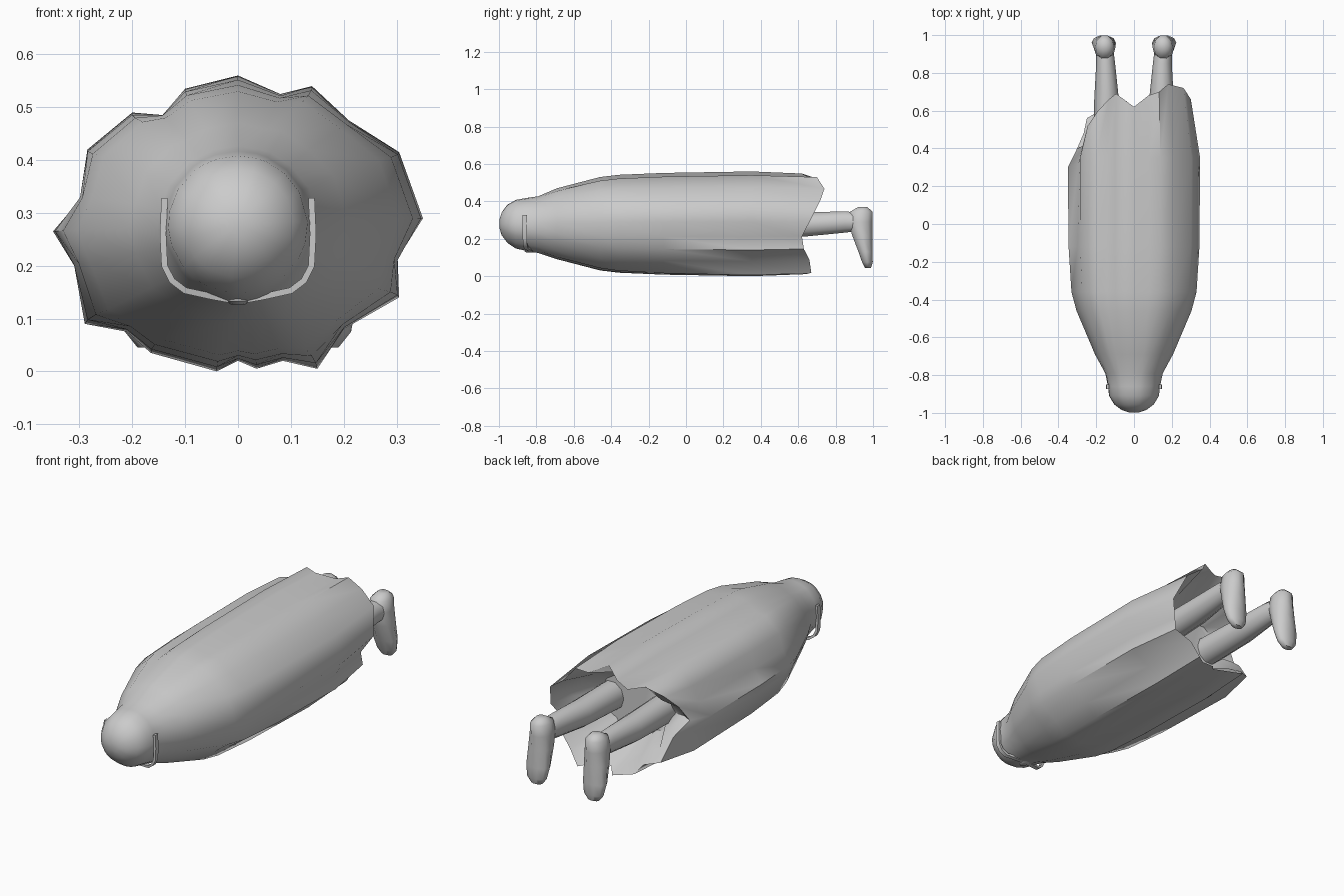
import bpy, bmesh
from math import sin, cos, pi, radians, atan2
from mathutils import Vector

if "Cube" in bpy.data.objects:
    bpy.data.objects.remove(bpy.data.objects["Cube"])


def loft(name, rings, cap_start=True, cap_end=True, angle=60):
    bm = bmesh.new()
    vr = [[bm.verts.new(p) for p in r] for r in rings]
    n = len(vr[0])
    for a, b in zip(vr, vr[1:]):
        for i in range(n):
            j = (i + 1) % n
            bm.faces.new((a[i], a[j], b[j], b[i]))
    if cap_start:
        bm.faces.new(vr[0][::-1])
    if cap_end:
        bm.faces.new(vr[-1])
    bmesh.ops.recalc_face_normals(bm, faces=bm.faces)
    me = bpy.data.meshes.new(name)
    bm.to_mesh(me)
    bm.free()
    ob = bpy.data.objects.new(name, me)
    bpy.context.collection.objects.link(ob)
    bpy.ops.object.select_all(action='DESELECT')
    ob.select_set(True)
    bpy.context.view_layer.objects.active = ob
    bpy.ops.object.shade_smooth_by_angle(angle=radians(angle))
    return ob


# Fluted cloak outline at its widest (x, z)
outline = [(0, .56), (.08, .525), (.14, .54), (.21, .475), (.305, .415), (.35, .29),
           (.30, .21), (.305, .14), (.20, .08), (.15, .005), (.085, .02), (.035, .005),
           (0, .02), (-.04, 0), (-.165, .035), (-.21, .075), (-.29, .09), (-.31, .20),
           (-.35, .265), (-.295, .33), (-.285, .42), (-.20, .49), (-.14, .485), (-.10, .535)]
# Ragged hem position (y) for each outline point
hem = [.62, .68, .70, .74, .72, .66, .62, .63, .66, .67, .62, .64,
       .60, .65, .64, .60, .56, .48, .40, .42, .52, .60, .66, .69]
angles = [atan2((z - .28) / .28, x / .34) for x, z in outline]

# Stations: y, half width, half height, centre z, amount of fluting
stations = [(-.998, .025, .022, .28, 0), (-.985, .065, .062, .28, 0), (-.955, .105, .102, .28, 0),
            (-.91, .132, .130, .278, 0), (-.86, .138, .140, .277, 0), (-.79, .152, .152, .275, .1),
            (-.69, .205, .190, .28, .3), (-.46, .300, .25, .28, .5), (-.36, .325, .262, .28, .65),
            (-.12, .338, .272, .28, .85)]
rings = []
for y, w, h, c, f in stations:
    rings.append([(x * f * w / .34 + cos(a) * w * (1 - f), y,
                   c + (z - .28) * f * h / .28 + sin(a) * h * (1 - f))
                  for (x, z), a in zip(outline, angles)])
rings.append([(x, min(.35, e - .1), z) for (x, z), e in zip(outline, hem)])
rings.append([(x * (.86 if abs(x) > .2 else .95), e, .28 + (z - .28) * .96)
              for (x, z), e in zip(outline, hem)])
# Lining turned back inside the hem
for s, y in ((.74, .52), (.55, .40)):
    rings.append([(x * s, min(y, e - .02), .28 + (z - .28) * s)
                  for (x, z), e in zip(outline, hem)])
loft("hooded_cloak", rings)


def ellipse(cx, cy, cz, rx, ry, rz, n=10):
    # ring in the XZ plane when ry is 0, in the XY plane when rz is 0
    return [(cx + rx * cos(2 * pi * i / n), cy + ry * sin(2 * pi * i / n),
             cz + rz * sin(2 * pi * i / n)) for i in range(n)]


for side, sx in (("left", -1), ("right", 1)):
    # Leg
    loft(side + "_leg", [ellipse(sx * x, y, z, r, 0, rz) for x, y, z, r, rz in (
        (.14, .38, .275, .070, .075), (.145, .65, .277, .066, .067),
        (.15, .85, .29, .050, .06), (.155, .93, .29, .045, .05))])
    # Foot, toes down with the sole facing back
    loft(side + "_foot", [ellipse(sx * x, (a + b) / 2, z, w, (b - a) / 2, 0)
         for x, z, a, b, w in (
        (.155, .37, .92, .97, .025), (.155, .345, .875, 1.0, .05), (.155, .29, .865, 1.0, .056),
        (.157, .22, .885, 1.0, .060), (.16, .13, .92, 1.0, .064), (.16, .075, .94, 1.0, .054),
        (.16, .045, .955, .99, .03))])

# Chin strap hanging around the face
half = [(.139, -.862, .328), (.142, -.862, .26), (.139, -.862, .20), (.125, -.86, .172),
        (.10, -.855, .153), (.05, -.835, .142)]
path = [Vector(p) for p in half] + [Vector((0, -.82, .133))]
path += [Vector((-x, y, z)) for x, y, z in reversed(half)]
strap = []
for i, p in enumerate(path):
    t = path[min(i + 1, len(path) - 1)] - path[max(i - 1, 0)]
    out = t.cross(Vector((0, 1, 0))).normalized() * .006
    d = Vector((0, .011, 0))
    strap.append([p + out + d, p - out + d, p - out - d, p + out - d])
loft("chin_strap", strap, angle=40)

# Chin cup on the strap
loft("chin_cup", [ellipse(0, -.825, z, w, d, 0, 8)
     for z, w, d in ((.127, .014, .03), (.133, .022, .04), (.142, .014, .03))])
